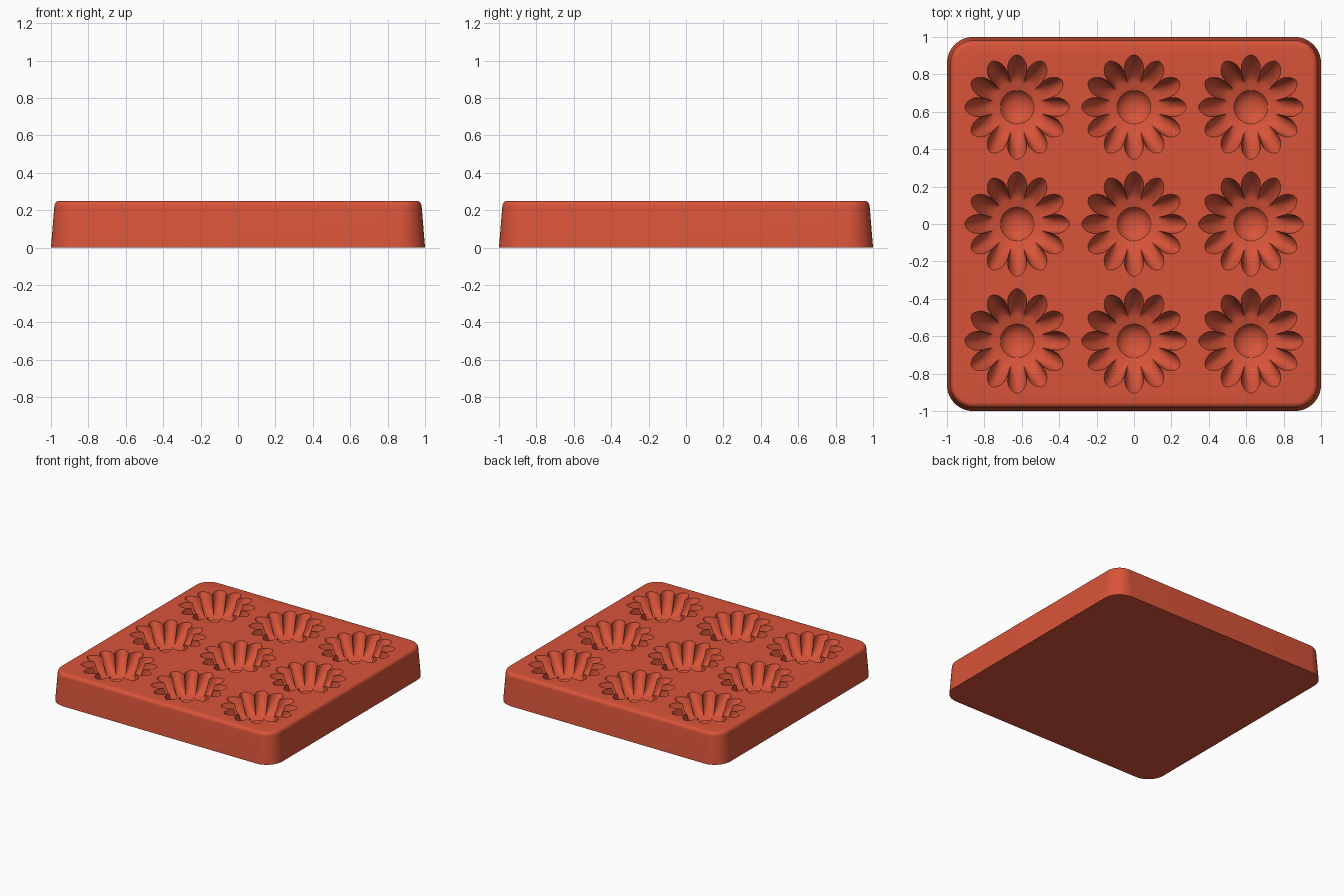
import bpy, bmesh, math

cube = bpy.data.objects.get("Cube")
if cube:
    bpy.data.objects.remove(cube, do_unlink=True)

HEIGHT = 0.25
PETALS = 12
STEPS = 14           # angular steps per petal
PITCH = 0.625        # spacing of the flower cavities
RING = 0.13          # radius where the petals meet the centre
RING_DEPTH = 0.14

clay = bpy.data.materials.new("terracotta red")
clay.use_nodes = True
colour = (0.69, 0.088, 0.041, 1)
clay.diffuse_color = colour
clay.node_tree.nodes["Principled BSDF"].inputs["Base Color"].default_value = colour


def make_object(name, bm):
    bmesh.ops.recalc_face_normals(bm, faces=bm.faces[:])
    mesh = bpy.data.meshes.new(name)
    bm.to_mesh(mesh)
    bm.free()
    mesh.materials.append(clay)
    obj = bpy.data.objects.new(name, mesh)
    bpy.context.collection.objects.link(obj)
    return obj


def bridge(bm, a, b):
    n = len(a)
    for i in range(n):
        j = (i + 1) % n
        bm.faces.new((a[i], a[j], b[j], b[i]))


def rounded_square(bm, half, radius, z, steps=12):
    loop = []
    for corner in range(4):
        base = corner * math.pi / 2
        mid = base + math.pi / 4
        reach = (half - radius) * math.sqrt(2)
        for k in range(steps + 1):
            a = base + k / steps * math.pi / 2
            loop.append(bm.verts.new((reach * math.cos(mid) + radius * math.cos(a),
                                      reach * math.sin(mid) + radius * math.sin(a), z)))
    return loop


# Tapered slab with rounded corners and a softened top edge
bm = bmesh.new()
profile = [(0, 0), (0.018, HEIGHT - 0.03)]
for k in range(1, 6):
    a = k / 5 * math.pi / 2
    profile.append((0.018 + 0.028 * (1 - math.cos(a)), HEIGHT - 0.03 + 0.03 * math.sin(a)))
loops = [rounded_square(bm, 1 - inset, 0.14 - inset, z) for inset, z in profile]
for low, high in zip(loops, loops[1:]):
    bridge(bm, low, high)
bm.faces.new(loops[0])
bm.faces.new(loops[-1])
tray = make_object("mould_tray", bm)


# Flower cavities: petal scoops running down to a round centre dimple
def petal_edge(angle):
    phase = angle * PETALS / (2 * math.pi)
    p = abs(phase - round(phase)) * 2
    return 0.19 + 0.09 * max(0, 1 - p ** 1.6) ** 0.6


def add_flower(bm, cx, cy):
    count = PETALS * STEPS
    angles = [i * 2 * math.pi / count for i in range(count)]

    def ring(radius_depth):
        verts = []
        for a in angles:
            r, depth = radius_depth(a)
            verts.append(bm.verts.new((cx + r * math.cos(a), cy + r * math.sin(a),
                                       HEIGHT - depth)))
        return verts

    def petal_ring(u):
        depth = RING_DEPTH * (1 - (1 - u) ** 1.6)
        return ring(lambda a: (petal_edge(a) + (RING - petal_edge(a)) * u, depth))

    rings = [ring(lambda a: (petal_edge(a), -0.05))]
    rings += [petal_ring(k / 10) for k in range(11)]
    for r, depth in [(0.11, 0.146), (0.09, 0.152), (0.08, 0.165),
                     (0.065, 0.18), (0.04, 0.19), (0.02, 0.194)]:
        rings.append(ring(lambda a: (r, depth)))
    for outer, inner in zip(rings, rings[1:]):
        bridge(bm, outer, inner)
    bm.faces.new(rings[0])
    bm.faces.new(rings[-1])


bm = bmesh.new()
for row in (-1, 0, 1):
    for col in (-1, 0, 1):
        add_flower(bm, col * PITCH, row * PITCH)
cutter = make_object("flower_cutter", bm)
cutter.hide_render = True

# Carve the cavities, then drop the cutter
cut = tray.modifiers.new("flower cavities", 'BOOLEAN')
cut.operation = 'DIFFERENCE'
cut.solver = 'EXACT'
cut.object = cutter
bpy.context.view_layer.update()
carved = bpy.data.meshes.new_from_object(
    tray.evaluated_get(bpy.context.evaluated_depsgraph_get()))
tray.modifiers.clear()
tray.data = carved
bpy.data.objects.remove(cutter, do_unlink=True)

# Smooth shading with crisp rims
for obj in bpy.context.selected_objects:
    obj.select_set(False)
tray.select_set(True)
bpy.context.view_layer.objects.active = tray
bpy.ops.object.shade_smooth_by_angle(angle=math.radians(35))
